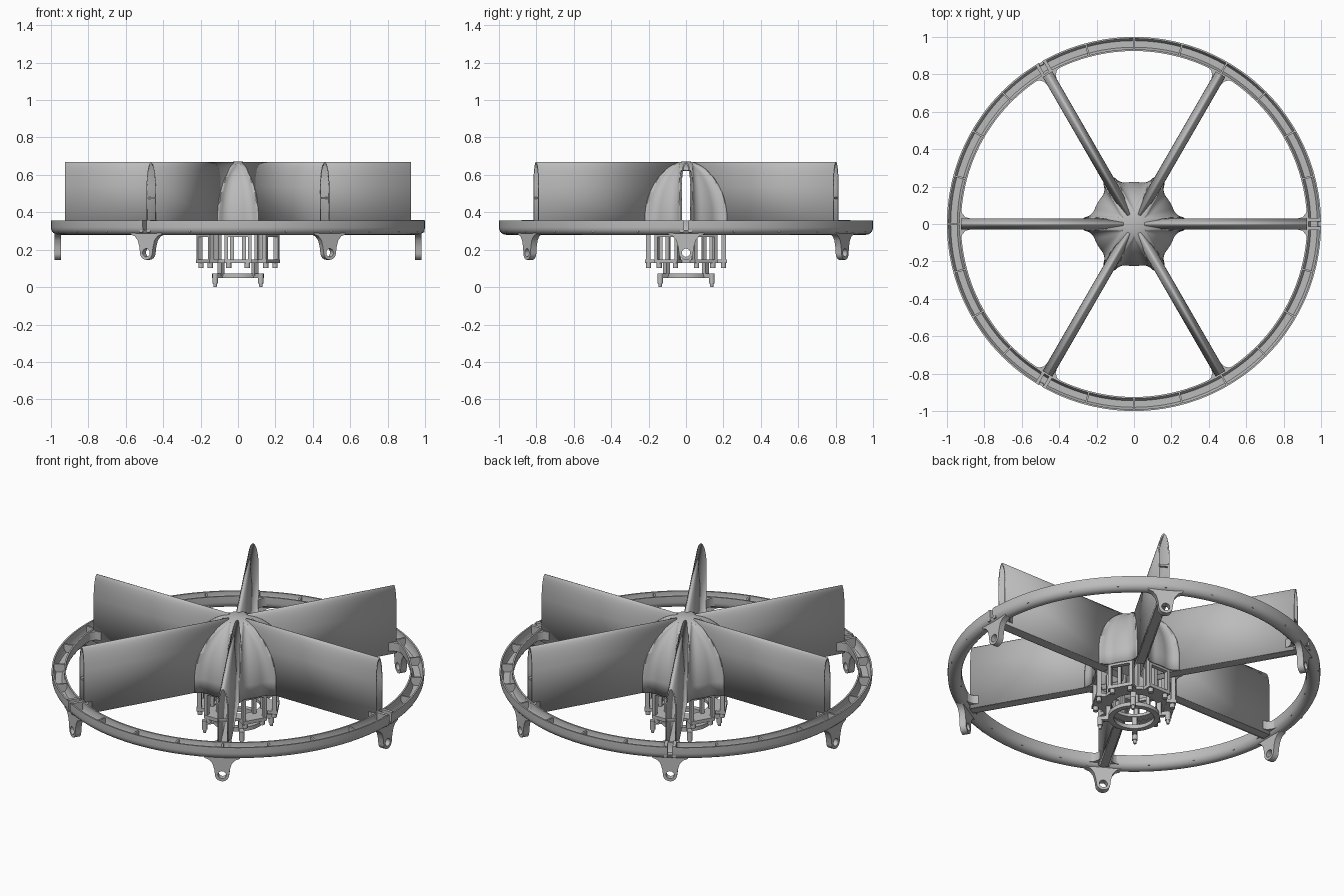
import bpy, bmesh, math
from mathutils import Matrix, Vector

if "Cube" in bpy.data.objects:
    bpy.data.objects.remove(bpy.data.objects["Cube"], do_unlink=True)

grey = bpy.data.materials.new("plain_grey")
grey.use_nodes = True
grey.diffuse_color = (0.5, 0.5, 0.5, 1)
grey.node_tree.nodes["Principled BSDF"].inputs["Base Color"].default_value = (0.5, 0.5, 0.5, 1)

SPOKES = [math.radians(60 * k) for k in range(6)]
JOINTS = SPOKES[::2]
BAYS = [a + math.radians(30) for a in SPOKES]
FIN_W, FIN_END = 0.03, 0.925
RING_TOP, RING_BOTTOM = 0.355, 0.28


def turn(angle):
    return Matrix.Rotation(angle, 4, 'Z')


def finish(name, bm, wall=0, smooth=True):
    """Make an object from a bmesh, optionally as a thin shell."""
    mesh = bpy.data.meshes.new(name)
    bm.to_mesh(mesh)
    bm.free()
    mesh.materials.append(grey)
    obj = bpy.data.objects.new(name, mesh)
    bpy.context.collection.objects.link(obj)
    if wall:
        mod = obj.modifiers.new("wall", 'SOLIDIFY')
        mod.thickness, mod.offset = wall, -1
    if smooth:
        bpy.ops.object.select_all(action='DESELECT')
        bpy.context.view_layer.objects.active = obj
        obj.select_set(True)
        bpy.ops.object.shade_smooth_by_angle(angle=math.radians(35))
    return obj


def box(bm, angle, r, t, z):
    """Box given by radial, tangential and height ranges."""
    size = [b - a for a, b in (r, t, z)]
    mid = Vector([(a + b) / 2 for a, b in (r, t, z)])
    bmesh.ops.create_cube(bm, size=1, matrix=turn(angle) @ Matrix.Translation(mid)
                          @ Matrix.Diagonal((*size, 1)))


def rod(bm, x, y, radius, z0, z1, tip=None):
    bmesh.ops.create_cone(bm, cap_ends=True, segments=16, radius1=tip or radius, radius2=radius,
                          depth=z1 - z0, matrix=Matrix.Translation((x, y, (z0 + z1) / 2)))


def revolve(bm, section, steps):
    """Closed section of (radius, height) turned about the axis."""
    loops = [[bm.verts.new(turn(math.tau * k / steps) @ Vector((r, 0, z))) for r, z in section]
             for k in range(steps)]
    n = len(section)
    for k in range(steps):
        a, b = loops[k], loops[(k + 1) % steps]
        for i in range(n):
            j = (i + 1) % n
            bm.faces.new((a[i], b[i], b[j], a[j]))
    bmesh.ops.recalc_face_normals(bm, faces=bm.faces)


def prism(bm, angle, outline, z0, z1):
    """Upright prism from an outline of (radial, tangential) points."""
    low = [bm.verts.new(turn(angle) @ Vector((r, t, z0))) for r, t in outline]
    face = bm.faces.new(low)
    top = bmesh.ops.extrude_face_region(bm, geom=[face])
    bmesh.ops.translate(bm, vec=(0, 0, z1 - z0),
                        verts=[v for v in top["geom"] if isinstance(v, bmesh.types.BMVert)])
    bmesh.ops.recalc_face_normals(bm, faces=bm.faces)


# Outer ring: a channel open at the top with a rounded underside
bm = bmesh.new()
under = [(0.9625 + 0.0375 * math.cos(a), 0.32 - 0.04 * math.sin(a))
         for a in [math.pi * i / 12 for i in range(13)]]
revolve(bm, [(1, RING_TOP)] + under + [(0.925, RING_TOP), (0.934, RING_TOP), (0.934, 0.318),
        (0.945, 0.3), (0.98, 0.3), (0.991, 0.318), (0.991, RING_TOP)], 144)
ring = finish("outer_ring", bm)

# Slots through the outer wall at the three joints
bm = bmesh.new()
for a in JOINTS:
    box(bm, a, (0.975, 1.03), (-0.011, 0.011), (0.305, 0.4))
cutter = finish("slot_cutter", bm, smooth=False)
cutter.hide_render = True
cutter.hide_set(True)
cut = ring.modifiers.new("slots", 'BOOLEAN')
cut.operation, cut.object = 'DIFFERENCE', cutter

# Ribs across the channel, and paired clamp plates at the joints
bm = bmesh.new()
for k in range(24):
    if k % 8:
        box(bm, math.tau * k / 24, (0.93, 0.995), (-0.005, 0.005), (0.295, 0.347))
finish("ring_ribs", bm, smooth=False)
bm = bmesh.new()
for a in JOINTS:
    for s in (-0.023, 0.023):
        box(bm, a, (0.922, 0.997), (s - 0.009, s + 0.009), (0.292, 0.36))
finish("joint_plates", bm, smooth=False)

# Hollow fins with an arched top, open at the outer end
arch = [(FIN_W, RING_BOTTOM)] + [(FIN_W * math.cos(a), 0.54 + 0.13 * math.sin(a))
        for a in [math.pi * i / 20 for i in range(21)]] + [(-FIN_W, RING_BOTTOM)]
bm = bmesh.new()
for a in SPOKES:
    rows = [[bm.verts.new(turn(a) @ Vector((r, t, z))) for t, z in arch] for r in (0.055, FIN_END)]
    for i in range(len(arch) - 1):
        bm.faces.new((rows[0][i], rows[0][i + 1], rows[1][i + 1], rows[1][i]))
finish("fins", bm, wall=0.008)

# Fin floors, end bars and gussets against the ring
bm = bmesh.new()
for k, a in enumerate(SPOKES):
    box(bm, a, (0.19, 0.93), (-0.028, 0.028), (RING_BOTTOM, 0.29))
    if k % 3:
        box(bm, a, (0.905, 0.922), (-0.025, 0.025), (0.47, 0.482))
finish("fin_floors_and_bars", bm, smooth=False)
bm = bmesh.new()
for a in SPOKES:
    for s in (-1, 1):
        prism(bm, a, [(0.87, s * 0.028), (0.9, s * 0.036), (0.918, s * 0.055), (0.928, s * 0.085),
                      (0.935, s * 0.028)], 0.3, 0.35)
finish("fin_gussets", bm)

# Domed hub shell, flaring softly into each fin
HUB_R, FILLET, STEPS = 0.225, 0.05, 180
levels = [(HUB_R, RING_BOTTOM)] + [(HUB_R * math.cos(a), 0.36 + 0.312 * math.sin(a))
          for a in [math.pi / 2 * i / 24.2 for i in range(25)]]


def to_spoke(angle, radius):
    d = (angle + math.pi / 6) % (math.pi / 3) - math.pi / 6
    return abs(radius * math.sin(d))


bm = bmesh.new()
rows = []
for radius, z in levels:
    row = []
    for k in range(STEPS):
        a = math.tau * k / STEPS
        f = FILLET * radius / HUB_R
        gap = min(max(to_spoke(a, radius) - FIN_W, 0), f)
        flare = f - math.sqrt(f * f - (f - gap) ** 2)
        row.append(bm.verts.new(turn(a) @ Vector((radius + flare, 0, z))))
    rows.append(row)
for j in range(len(levels) - 1):
    radius, z = levels[j]
    for k in range(STEPS):
        # leave the fin passages open through the hub wall
        if to_spoke(math.tau * (k + 0.5) / STEPS, radius) < 0.024 and z < 0.625:
            continue
        n = (k + 1) % STEPS
        bm.faces.new((rows[j][k], rows[j][n], rows[j + 1][n], rows[j + 1][k]))
bm.faces.new(rows[-1])
loose = [v for v in bm.verts if not v.link_faces]
bmesh.ops.delete(bm, geom=loose, context='VERTS')
finish("hub_dome", bm, wall=0.008)

# Mounting lugs with an eye, drawn flat and extruded
half = [(0.1, 0.3), (0.095, 0.282), (0.07, 0.272), (0.052, 0.25), (0.042, 0.215)]
eye = [(0.038 * math.cos(a), 0.184 - 0.038 * math.sin(a))
       for a in [math.pi * i / 14 for i in range(15)]]
outline = half + eye + [(-t, z) for t, z in reversed(half)]
hole = [(0.022 * math.cos(a), 0.184 + 0.022 * math.sin(a))
        for a in [math.tau * i / 24 for i in range(24)]]
curve = bpy.data.curves.new("lug_outline", 'CURVE')
curve.dimensions, curve.fill_mode, curve.extrude = '2D', 'BOTH', 0.018
for pts in (outline, hole):
    spline = curve.splines.new('POLY')
    spline.points.add(len(pts) - 1)
    spline.use_cyclic_u = True
    for p, (t, z) in zip(spline.points, pts):
        p.co = (t, z, 0, 1)
temp = bpy.data.objects.new("lug_outline", curve)
bpy.context.collection.objects.link(temp)
flat = bpy.data.meshes.new_from_object(temp.evaluated_get(bpy.context.evaluated_depsgraph_get()))
bpy.data.objects.remove(temp, do_unlink=True)
bm = bmesh.new()
upright = Matrix(((0, 0, 1, 0.964), (1, 0, 0, 0), (0, 1, 0, 0), (0, 0, 0, 1)))
for a in SPOKES:
    before = len(bm.verts)
    bm.from_mesh(flat)
    bm.verts.ensure_lookup_table()
    bmesh.ops.transform(bm, matrix=turn(a) @ upright, verts=bm.verts[before:])
bmesh.ops.remove_doubles(bm, verts=bm.verts, dist=0.0001)
finish("mounting_lugs", bm)

# Cage under the hub: six window frames with small feet
bm = bmesh.new()
for a in BAYS:
    for s in (-1, 1):
        box(bm, a, (0.19, 0.215), (s * 0.062 - 0.009, s * 0.062 + 0.009), (0.13, 0.31))
        box(bm, a, (0.125, 0.145), (s * 0.032 - 0.01, s * 0.032 + 0.01), (0.13, 0.32))
        foot = turn(a) @ Vector((0.2, s * 0.05, 0))
        rod(bm, foot.x, foot.y, 0.014, 0.103, 0.13)
    box(bm, a, (0.165, 0.218), (-0.071, 0.071), (0.128, 0.148))
    box(bm, a, (0.19, 0.215), (-0.071, 0.071), (0.268, 0.285))
finish("cage_frames", bm)

# Upper and lower cage rings, standing legs and pins
bm = bmesh.new()
revolve(bm, [(0.18, 0.13), (0.18, 0.147), (0.12, 0.147), (0.12, 0.13)], 48)
finish("upper_cage_ring", bm)
bm = bmesh.new()
revolve(bm, [(0.138, 0.05), (0.138, 0.073), (0.108, 0.073), (0.108, 0.05)], 48)
finish("lower_cage_ring", bm)
bm = bmesh.new()
for sx in (-1, 1):
    for sy in (-1, 1):
        x, y = sx * 0.122, sy * 0.138
        box(bm, math.atan2(y, x), (0.115, 0.19), (-0.012, 0.012), (0.05, 0.073))
        box(bm, math.atan2(y, x), (0.125, 0.15), (-0.014, 0.014), (0.06, 0.14))
        rod(bm, x, y, 0.015, 0.02, 0.073)
        rod(bm, x, y, 0.011, 0, 0.02, tip=0.008)
finish("cage_legs", bm)
